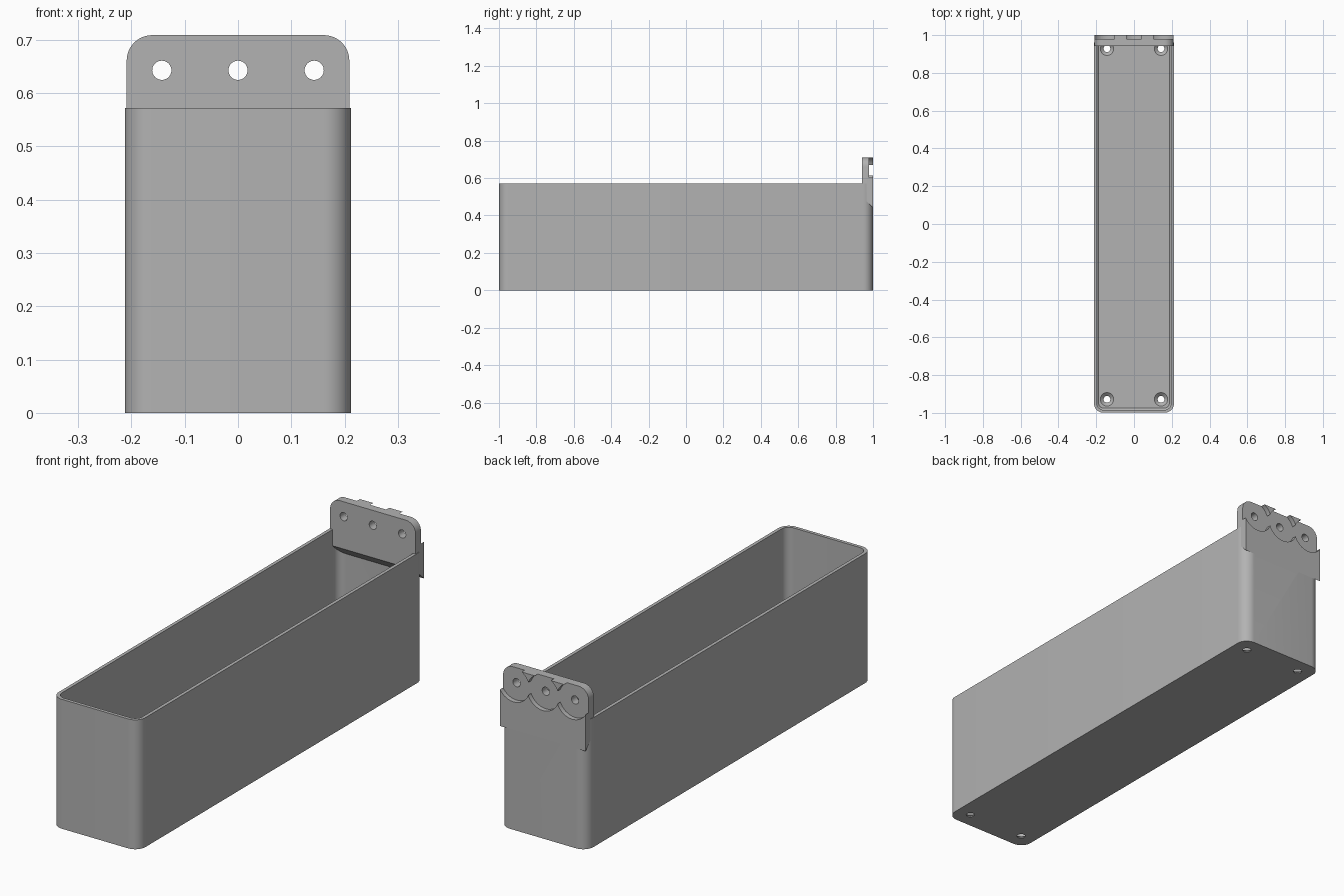
import bpy, bmesh, math
from mathutils import Matrix

if "Cube" in bpy.data.objects:
    bpy.data.objects.remove(bpy.data.objects["Cube"], do_unlink=True)

HALF_X, HEIGHT, CORNER, WALL, FLOOR = 0.212, 0.572, 0.05, 0.015, 0.02
HOLE_X, HOLE_R, MOUNT_Z = 0.143, 0.018, 0.643

grey = bpy.data.materials.new("plain grey")
grey.use_nodes = True
colour = (0.45, 0.45, 0.45, 1)
grey.diffuse_color = colour
grey.node_tree.nodes["Principled BSDF"].inputs["Base Color"].default_value = colour


def add_object(name, bm):
    bmesh.ops.recalc_face_normals(bm, faces=bm.faces)
    mesh = bpy.data.meshes.new(name)
    bm.to_mesh(mesh)
    bm.free()
    mesh.materials.append(grey)
    obj = bpy.data.objects.new(name, mesh)
    bpy.context.collection.objects.link(obj)
    return obj


def arc(cx, cy, r, start, steps=10):
    """Quarter circle, counter-clockwise from the start angle in degrees."""
    angles = [math.radians(start + 90 * i / steps) for i in range(steps + 1)]
    return [(cx + r * math.cos(a), cy + r * math.sin(a)) for a in angles]


def rounded_ring(bm, inset, z):
    """Rounded rectangle of the box outline, moved inward by inset."""
    r = CORNER - inset
    cx, cy = HALF_X - CORNER, 0.999 - CORNER
    corners = [(cx, cy, 0), (-cx, cy, 90), (-cx, -cy, 180), (cx, -cy, 270)]
    return [bm.verts.new((x, y, z)) for px, py, a in corners for x, y in arc(px, py, r, a)]


def bridge(bm, a, b):
    for i in range(len(a)):
        j = (i + 1) % len(a)
        bm.faces.new((a[i], a[j], b[j], b[i]))


def cone(name, r1, r2, start, length, along_y=False):
    bm = bmesh.new()
    bmesh.ops.create_cone(bm, cap_ends=True, segments=40, radius1=r1, radius2=r2, depth=length)
    x, y, z = start
    if along_y:
        matrix = Matrix.Translation((x, y + length / 2, z)) @ Matrix.Rotation(-math.pi / 2, 4, "X")
    else:
        matrix = Matrix.Translation((x, y, z + length / 2))
    bm.transform(matrix)
    obj = add_object(name, bm)
    obj.hide_render = True
    return obj


def cut(obj, cutters):
    for cutter in cutters:
        mod = obj.modifiers.new("cut", "BOOLEAN")
        mod.operation, mod.solver, mod.object = "DIFFERENCE", "EXACT", cutter
    bpy.context.view_layer.update()
    evaluated = obj.evaluated_get(bpy.context.evaluated_depsgraph_get())
    mesh = bpy.data.meshes.new_from_object(evaluated)
    obj.modifiers.clear()
    obj.data = mesh


# Open box with rounded corners and a chamfer around the inner floor
bm = bmesh.new()
levels = [(0, 0), (0, HEIGHT), (WALL, HEIGHT), (WALL, FLOOR + 0.01), (WALL + 0.01, FLOOR)]
rings = [rounded_ring(bm, inset, z) for inset, z in levels]
for lower, upper in zip(rings, rings[1:]):
    bridge(bm, lower, upper)
bm.faces.new(rings[0])
bm.faces.new(rings[-1])
box = add_object("planter_box", bm)

# Mounting plate with rounded top corners and a sloping underside
bm = bmesh.new()
px, top, r = 0.209, 0.709, 0.048
outline = arc(px - r, top - r, r, 0) + arc(r - px, top - r, r, 90)
sides = []
for y, bottom in ((0.942, 0.5), (1.0, 0.442)):
    points = outline + [(-px, bottom), (px, bottom)]
    sides.append([bm.verts.new((x, y, z)) for x, z in points])
    bm.faces.new(sides[-1])
bridge(bm, *sides)
plate = add_object("mounting_plate", bm)

# Countersunk drain holes in the floor
drains = []
for x in (-HOLE_X, HOLE_X):
    for y in (-0.928, 0.928):
        drains.append(cone("drain_cutter", HOLE_R, HOLE_R, (x, y, -0.02), 0.08))
        drains.append(cone("countersink_cutter", HOLE_R, 0.04, (x, y, 0.004), 0.02))

# Screw holes and round recesses in the back of the plate
recesses, screws = [], []
for x in (-HOLE_X, 0, HOLE_X):
    screws.append(cone("screw_cutter", HOLE_R, HOLE_R, (x, 0.9, MOUNT_Z), 0.15, True))
    recesses.append(cone("recess_cutter", 0.077, 0.077, (x, 0.979, MOUNT_Z), 0.05, True))

cut(box, drains + recesses)
cut(plate, screws + recesses)
for cutter in drains + recesses + screws:
    bpy.data.objects.remove(cutter, do_unlink=True)

# Smooth the rounded corners, keep the edges sharp
bpy.ops.object.select_all(action="DESELECT")
for obj in (box, plate):
    obj.select_set(True)
    bpy.context.view_layer.objects.active = obj
bpy.ops.object.shade_smooth_by_angle(angle=math.radians(30))
